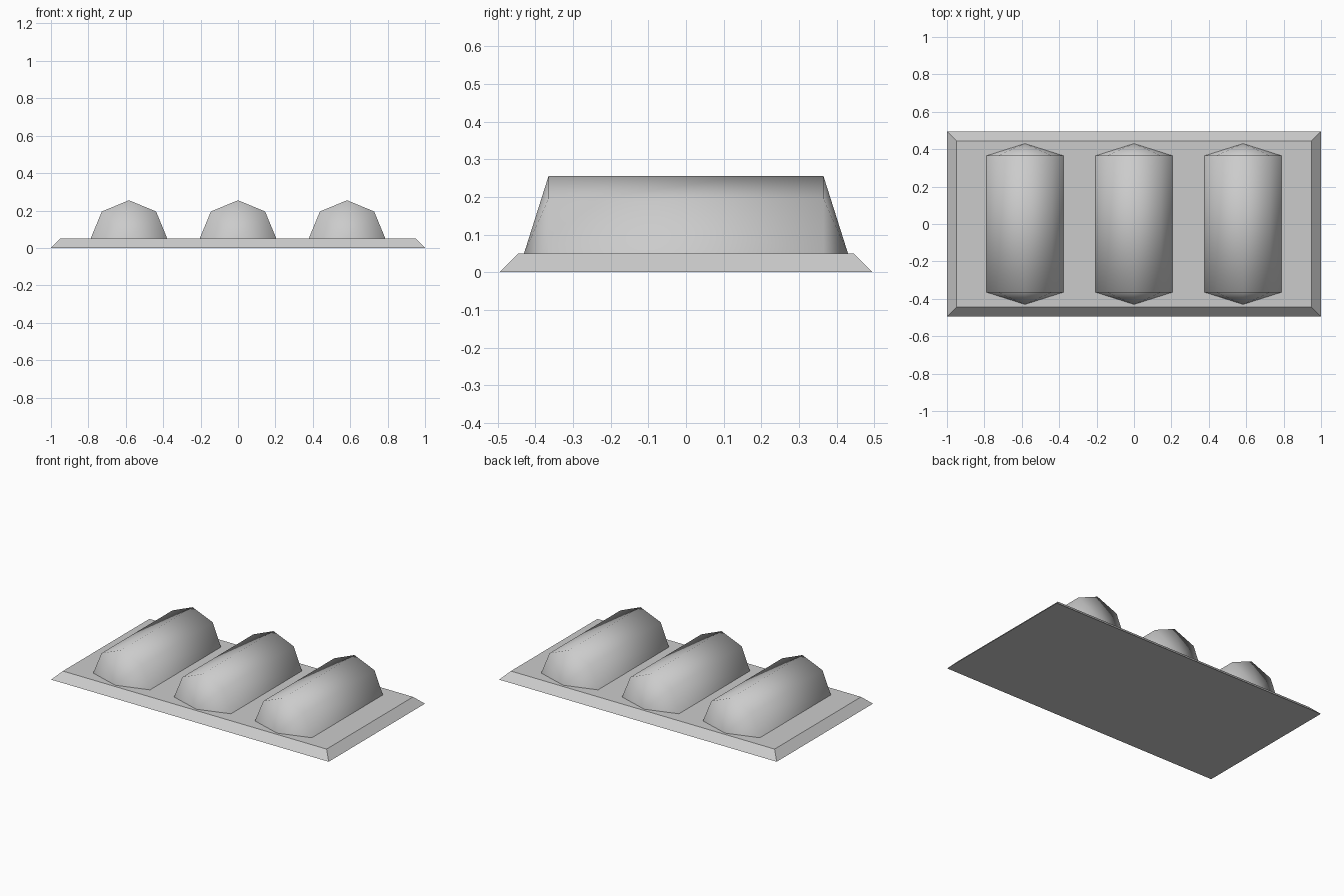
import bpy, bmesh, math

cube = bpy.data.objects.get("Cube")
if cube:
    bpy.data.objects.remove(cube, do_unlink=True)

# One light grey for everything
grey = bpy.data.materials.new("light_grey")
grey.use_nodes = True
colour = (0.6, 0.6, 0.6, 1.0)
grey.diffuse_color = colour
grey.node_tree.nodes["Principled BSDF"].inputs["Base Color"].default_value = colour

BASE_TOP = 0.05


def finish(bm, name, smooth):
    """Turn a bmesh into a mesh with the shared material."""
    for f in bm.faces:
        f.smooth = smooth
    mesh = bpy.data.meshes.new(name)
    bm.to_mesh(mesh)
    bm.free()
    mesh.materials.append(grey)
    return mesh


def place(mesh, name, location=(0, 0, 0)):
    obj = bpy.data.objects.new(name, mesh)
    obj.location = location
    bpy.context.collection.objects.link(obj)
    return obj


# Base plate: a box with its top edges drawn in to bevelled sides
bm = bmesh.new()
bmesh.ops.create_cube(bm, size=2)
for v in bm.verts:
    inset = 0.05 if v.co.z > 0 else 0.0
    v.co = (v.co.x * (1 - inset), v.co.y * (0.495 - inset),
            BASE_TOP if v.co.z > 0 else 0.0)
place(finish(bm, "base_plate", False), "base_plate")

# Rounded mound: half an octagonal prism with pointed, sloping ends
RADIUS, HALF_LENGTH, TIP = 0.205, 0.365, 0.43
bm = bmesh.new()


def half_ring(y):
    return [bm.verts.new((RADIUS * math.cos(a), y, RADIUS * math.sin(a)))
            for a in (math.pi * (1 - i / 4) for i in range(5))]


front, back = half_ring(-HALF_LENGTH), half_ring(HALF_LENGTH)
front_tip = bm.verts.new((0, -TIP, 0))
back_tip = bm.verts.new((0, TIP, 0))
for i in range(4):
    bm.faces.new((front[i], front[i + 1], back[i + 1], back[i]))
    bm.faces.new((front_tip, front[i + 1], front[i]))
    bm.faces.new((back_tip, back[i], back[i + 1]))
mound = finish(bm, "mound", True)

# Three mounds side by side on the plate
for name, x in (("right_mound", -0.583), ("middle_mound", 0), ("left_mound", 0.583)):
    place(mound, name, (x, 0, BASE_TOP))
